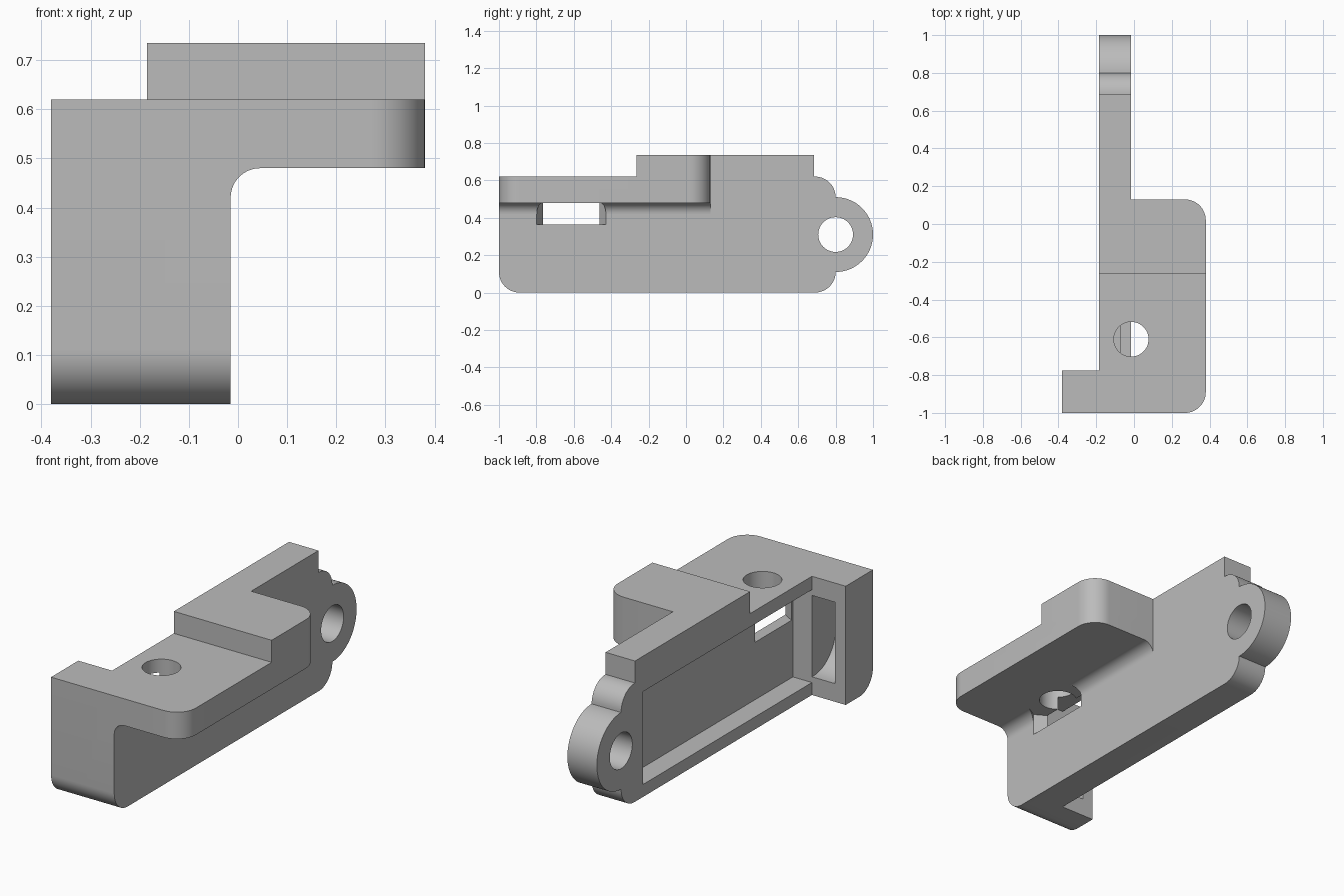
import bpy, bmesh, math
from mathutils import Vector

cube = bpy.data.objects.get("Cube")
if cube:
    bpy.data.objects.remove(cube, do_unlink=True)

grey = bpy.data.materials.new("plain grey")
grey.use_nodes = True
COLOR = (0.5, 0.5, 0.5, 1)
grey.diffuse_color = COLOR
grey.node_tree.nodes["Principled BSDF"].inputs["Base Color"].default_value = COLOR


def arc(cx, cy, r, start, end, steps=14):
    """Points along an arc, angles in degrees."""
    angles = [math.radians(start + (end - start) * i / steps) for i in range(steps + 1)]
    return [(cx + r * math.cos(a), cy + r * math.sin(a)) for a in angles]


def prism(name, points, axis, low, high):
    """Extrude a closed profile along one axis (profile uses the other two in order)."""
    def place(p, t):
        return {"x": (t, p[0], p[1]), "y": (p[0], t, p[1]), "z": (p[0], p[1], t)}[axis]
    clean = [p for i, p in enumerate(points)
             if (Vector(p) - Vector(points[i - 1])).length > 1e-4]
    bm = bmesh.new()
    face = bm.faces.new([bm.verts.new(place(p, low)) for p in clean])
    new = bmesh.ops.extrude_face_region(bm, geom=[face])["geom"]
    shift = Vector(place((0, 0), high - low))
    bmesh.ops.translate(bm, vec=shift, verts=[g for g in new if isinstance(g, bmesh.types.BMVert)])
    bmesh.ops.recalc_face_normals(bm, faces=bm.faces)
    mesh = bpy.data.meshes.new(name)
    bm.to_mesh(mesh)
    bm.free()
    mesh.materials.append(grey)
    obj = bpy.data.objects.new(name, mesh)
    bpy.context.collection.objects.link(obj)
    return obj


def rect(a0, b0, a1, b1):
    return [(a0, b0), (a1, b0), (a1, b1), (a0, b1)]


def combine(base, tool, operation):
    mod = base.modifiers.new("combine", "BOOLEAN")
    mod.operation, mod.object, mod.solver = operation, tool, "EXACT"
    bpy.context.view_layer.objects.active = base
    bpy.ops.object.modifier_apply(modifier=mod.name)
    bpy.data.objects.remove(tool, do_unlink=True)


# Shared dimensions
R = 0.11
LEFT, RIGHT = -0.185, -0.015
STEP, LOW, HIGH = -0.265, 0.62, 0.735
FOOT, FLANGE_BACK, SIDE = -0.775, 0.13, 0.38

# Upright plate with the round lug at its back end
outline = (arc(-1 + R, R, R, 180, 270) + arc(0.69, R, R, 270, 360)
           + arc(0.8, 0.31, 0.2, -90, 90, 40) + arc(0.69, 0.51, R, 0, 90)
           + [(0.685, LOW), (0.685, HIGH), (STEP, HIGH), (STEP, LOW), (-1, LOW)])
bracket = prism("bracket_body", outline, "x", LEFT, RIGHT)

# Front foot, side flange in two heights, and the fillet under the flange
foot = arc(-1 + R, R, R, 180, 270) + [(FOOT, 0), (FOOT, LOW), (-1, LOW)]
back_corner = arc(SIDE - R, FLANGE_BACK - R, R, 0, 90)
flange = [(-0.1, -1)] + arc(SIDE - R, -1 + R, R, 270, 360) + back_corner + [(-0.1, FLANGE_BACK)]
raised = [(LEFT, STEP), (SIDE, STEP)] + back_corner + [(LEFT, FLANGE_BACK)]
fillet = arc(0.045, 0.42, 0.06, 180, 90) + [(0.045, 0.55), (-0.1, 0.55), (-0.1, 0.42)]
for part in (prism("foot", foot, "x", -0.38, -0.1),
             prism("flange", flange, "z", 0.48, LOW),
             prism("raised_flange", raised, "z", 0.55, HIGH),
             prism("fillet", fillet, "y", -1, FLANGE_BACK)):
    combine(bracket, part, "UNION")

# Side pocket, foot cavity, nut trap, screw hole and lug hole
cavity = arc(-0.79, 0.275, 0.18, 180, 270) + [(-0.7, 0.095), (-0.7, 0.52), (-0.97, 0.52)]
for cutter in (prism("pocket_cut", rect(FOOT, 0.065, 0.617, 0.55), "x", -0.3, -0.075),
               prism("cavity_cut", cavity, "x", -0.317, LEFT),
               prism("nut_cut", arc(RIGHT, -0.613, 0.185, 90, 450, 6), "z", 0.365, 0.48),
               prism("screw_cut", arc(RIGHT, -0.61, 0.092, 0, 360, 48), "z", 0.45, 0.8),
               prism("lug_cut", arc(0.8, 0.31, 0.093, 0, 360, 48), "x", -0.4, 0.2)):
    combine(bracket, cutter, "DIFFERENCE")

# Smooth the rounded surfaces, keep hard edges crisp
bpy.ops.object.select_all(action="DESELECT")
bracket.select_set(True)
bpy.context.view_layer.objects.active = bracket
bpy.ops.object.shade_smooth_by_angle(angle=math.radians(25))
